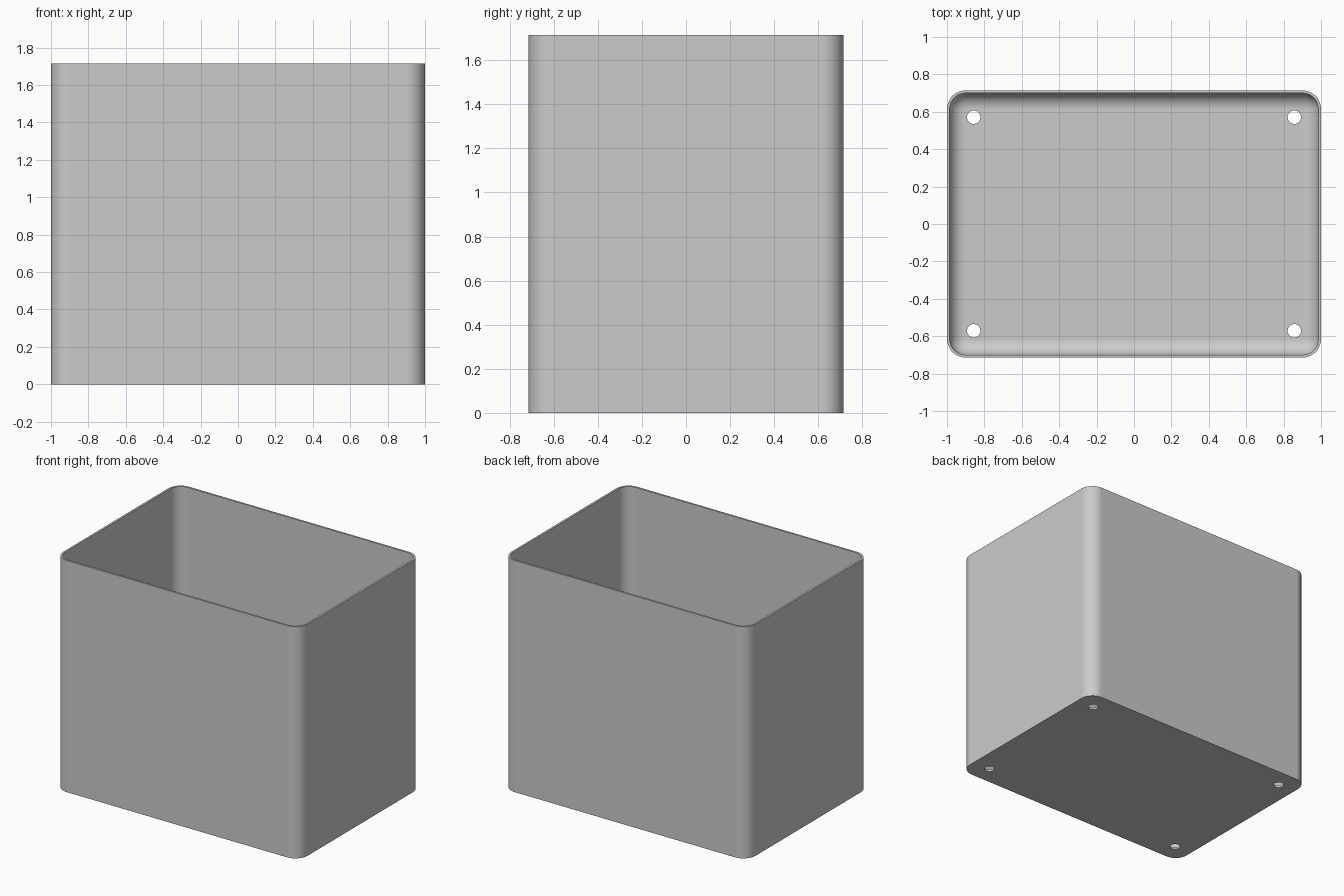
import bpy
import bmesh
from math import cos, sin, pi, radians

cube = bpy.data.objects.get("Cube")
if cube:
    bpy.data.objects.remove(cube, do_unlink=True)

HALF_X, HALF_Y, HEIGHT = 1.0, 0.714, 1.714
CORNER = 0.1          # outer corner radius
WALL = 0.0143         # wall and floor thickness
FILLET = CORNER - WALL
STEPS = 12            # segments per rounded corner

grey = bpy.data.materials.new("light_grey")
grey.use_nodes = True
colour = (0.6, 0.6, 0.6, 1)
grey.diffuse_color = colour
grey.node_tree.nodes["Principled BSDF"].inputs["Base Color"].default_value = colour


def ring(bm, inset, z):
    """Rounded rectangle of vertices, shrunk inwards by inset."""
    r = max(CORNER - inset, 0)
    verts = []
    for i, (sx, sy) in enumerate([(1, 1), (-1, 1), (-1, -1), (1, -1)]):
        for s in range(STEPS + 1):
            a = (i + s / STEPS) * pi / 2
            verts.append(bm.verts.new((sx * (HALF_X - CORNER) + r * cos(a),
                                       sy * (HALF_Y - CORNER) + r * sin(a), z)))
    return verts


# Open box: outer wall, rim, inner wall, rounded inner bottom edge, floor
bm = bmesh.new()
levels = [(0, 0), (0, HEIGHT), (WALL, HEIGHT)]
for s in range(STEPS + 1):
    a = s / STEPS * pi / 2
    levels.append((WALL + FILLET * (1 - cos(a)), WALL + FILLET * (1 - sin(a))))
rings = [ring(bm, *level) for level in levels]
for low, high in zip(rings, rings[1:]):
    for k in range(len(low)):
        n = (k + 1) % len(low)
        bm.faces.new((low[k], low[n], high[n], high[k]))
bm.faces.new(rings[0][::-1])
bm.faces.new(rings[-1])
bmesh.ops.remove_doubles(bm, verts=bm.verts, dist=0.0001)
bmesh.ops.recalc_face_normals(bm, faces=bm.faces)
mesh = bpy.data.meshes.new("open_box")
bm.to_mesh(mesh)
bm.free()
mesh.materials.append(grey)
box = bpy.data.objects.new("open_box", mesh)
bpy.context.collection.objects.link(box)

# Drain holes in the floor corners
cutters = []
for x in (-0.857, 0.857):
    for y in (-0.571, 0.571):
        bpy.ops.mesh.primitive_cylinder_add(vertices=32, radius=0.036, depth=0.2,
                                            location=(x, y, 0))
        cutter = bpy.context.object
        cutter.name = "hole_cutter"
        cutter.hide_render = True
        cutter.data.materials.append(grey)
        cutters.append(cutter)
        cut = box.modifiers.new("drain_hole", 'BOOLEAN')
        cut.operation, cut.solver, cut.object = 'DIFFERENCE', 'EXACT', cutter

bpy.ops.object.select_all(action='DESELECT')
box.select_set(True)
bpy.context.view_layer.objects.active = box
for name in [m.name for m in box.modifiers]:
    bpy.ops.object.modifier_apply(modifier=name)
for cutter in cutters:
    bpy.data.objects.remove(cutter, do_unlink=True)

# Smooth the rounded edges, keep the rim and base sharp
bpy.ops.object.shade_smooth_by_angle(angle=radians(30))
weighted = box.modifiers.new("even_shading", 'WEIGHTED_NORMAL')
weighted.keep_sharp = True
